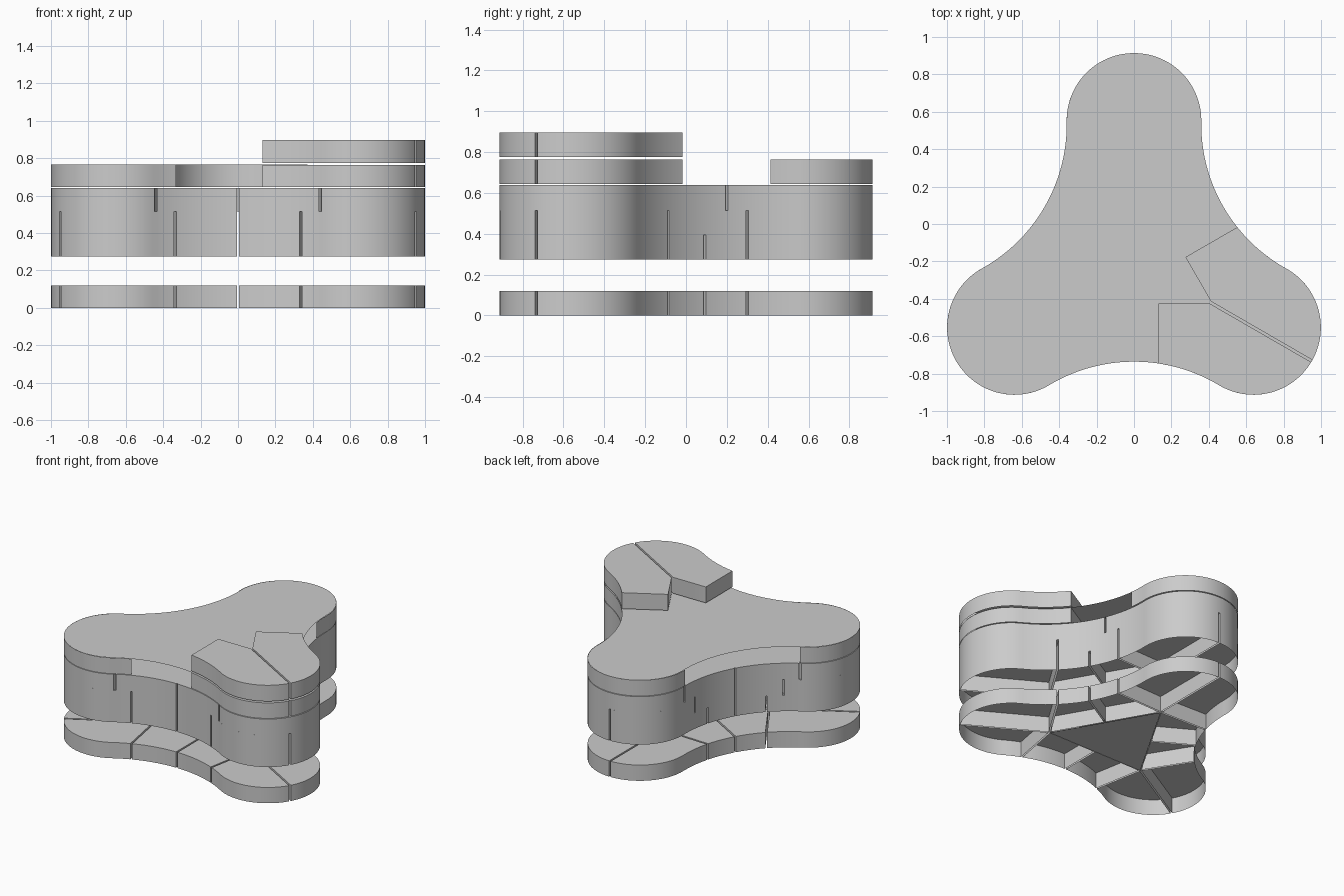
import bpy, bmesh, math
from mathutils import Vector

if "Cube" in bpy.data.objects:
    bpy.data.objects.remove(bpy.data.objects["Cube"])

G = 0.0065                      # half of the gap between neighbouring units
CY = -0.184                     # y of the three-way centre
D, R = 0.738, 0.36 + G          # lobe distance and radius (gap allowance included)
LS, LH = D * math.sin(math.radians(60)), D * 0.5
MID = 0.552 + G                 # distance of the concave side's middle
RC = (LS**2 + (MID - LH)**2 - R**2) / (2 * (R - (MID - LH)))  # tangent concave arc
TAN = LS * RC / (RC + R)        # where concave arc meets lobe arc
TIP = (D + R) * math.sin(math.radians(60))
CORE_H, CORE_S = 0.235, 0.407   # core triangle: edge distance, half edge
FRONT, RIGHT, LEFT = 0, 1, 2


def place(side, s, h):
    a = math.radians(-90 + 120 * side)
    return Vector((h * math.cos(a) - s * math.sin(a),
                   CY + h * math.sin(a) + s * math.cos(a), 0))


def outline(s):
    s = abs(s)
    if s <= TAN:
        return MID + RC - math.sqrt(RC**2 - s**2)
    return LH + math.sqrt(max(0, R**2 - (s - LS)**2))


def rim(segs):
    pts = []
    for side, a, b in segs:
        n = max(2, math.ceil((b - a) / 0.02))
        for i in range(n + 1):
            s = a + (b - a) * i / n
            p = place(side, s, outline(s))
            if not pts or (p - pts[-1]).length > 1e-4:
                pts.append(p)
    return pts


def finish(name, bm):
    me = bpy.data.meshes.new(name)
    bm.to_mesh(me)
    bm.free()
    ob = bpy.data.objects.new(name, me)
    bpy.context.collection.objects.link(ob)
    bpy.ops.object.select_all(action='DESELECT')
    ob.select_set(True)
    bpy.context.view_layer.objects.active = ob
    bpy.ops.object.shade_smooth_by_angle(angle=math.radians(30))


def shell(name, pts, z0, z1, inset=G):
    """Flat top with walls hanging down, open underneath."""
    bm = bmesh.new()
    f = bm.faces.new([bm.verts.new((p.x, p.y, z1)) for p in pts])
    f.normal_update()
    if inset:
        ring = bmesh.ops.inset_region(bm, faces=[f], thickness=inset,
                                      use_even_offset=True, use_boundary=True)['faces']
        bmesh.ops.delete(bm, geom=ring, context='FACES')
    if z1 > z0:
        e = bmesh.ops.extrude_edge_only(bm, edges=bm.edges[:])['geom']
        bmesh.ops.translate(bm, vec=(0, 0, z0 - z1),
                            verts=[v for v in e if isinstance(v, bmesh.types.BMVert)])
        bmesh.ops.recalc_face_normals(bm, faces=bm.faces[:])
    finish(name, bm)


def wall(name, segs, z0, z1):
    """Open curved outer wall only."""
    pts = rim(segs)
    c = Vector((0, CY, 0))
    bm = bmesh.new()
    lo, hi = [], []
    for p in pts:
        q = p - (p - c).normalized() * G
        lo.append(bm.verts.new((q.x, q.y, z0)))
        hi.append(bm.verts.new((q.x, q.y, z1)))
    for i in range(len(pts) - 1):
        bm.faces.new((lo[i], lo[i + 1], hi[i + 1], hi[i]))
    finish(name, bm)


def inner(s, square=False):
    if square or abs(s) < 0.2:
        return s
    return math.copysign(CORE_S, s)


def unit(name, segs, z0, z1):
    pts = rim(segs)
    (sa, a, _), (sb, _, b) = segs[0], segs[-1]
    pb, pa = place(sb, inner(b), CORE_H), place(sa, inner(a), CORE_H)
    pts.append(pb)
    if len(segs) == 2:          # pass round the core corner between the sides
        corner = place(sa, CORE_S, CORE_H)
        if (corner - pb).length > 0.01 and (corner - pa).length > 0.01:
            pts.append(corner)
    if (pa - pb).length > 0.01:
        pts.append(pa)
    shell(name, pts, z0, z1)


def storey(name, cuts, z0, z1):
    for side, inside in cuts.items():
        marks = [-TIP, *inside, TIP]
        for i in range(len(marks) - 1):
            unit(f"{name}_unit", [(side, marks[i], marks[i + 1])], z0, z1)


full = [(k, -TIP, TIP) for k in range(3)]
trefoil = rim(full)[:-1]
core = [place(k, -CORE_S, CORE_H) for k in range(3)]
wide, narrow = [-0.335, 0, 0.335], [-0.22, 0, 0.22]

# ground storey and the two split storeys above it
storey("ground", {FRONT: wide, RIGHT: narrow, LEFT: narrow}, 0, 0.12)
storey("second", {FRONT: wide, RIGHT: narrow, LEFT: narrow}, 0.275, 0.395)
storey("third", {FRONT: wide, RIGHT: [-0.22, 0.22], LEFT: wide}, 0.395, 0.515)

# fourth storey: whole lobes and half sides
for segs in ([(FRONT, -0.44, 0)], [(FRONT, 0, 0.44)],
             [(FRONT, 0.44, TIP), (RIGHT, -TIP, 0.12)],
             [(RIGHT, 0.12, TIP), (LEFT, -TIP, -0.44)],
             [(LEFT, -0.44, 0)], [(LEFT, 0, 0.44)],
             [(LEFT, 0.44, TIP), (FRONT, -TIP, -0.44)]):
    unit("fourth_unit", segs, 0.515, 0.64)

# core floors
shell("ground_core_floor", core, 0, 0, 0)
shell("upper_core_floor", core, 0.275, 0.275, 0)
shell("terrace_floor", trefoil, 0.641, 0.641)

# fifth storey: roof sheet, lobe walls and the split right lobe
shell("roof_sheet", trefoil, 0.765, 0.765)
wall("back_lobe_wall", [(RIGHT, 0.335, TIP), (LEFT, -TIP, -0.44)], 0.645, 0.765)
wall("left_lobe_wall", [(LEFT, 0.44, TIP), (FRONT, -TIP, -0.335)], 0.645, 0.765)
for nm, z0, z1 in (("fifth", 0.645, 0.763), ("penthouse", 0.775, 0.897)):
    unit(f"{nm}_front_unit", [(FRONT, 0.125, TIP)], z0, z1)
    unit(f"{nm}_side_unit", [(RIGHT, -TIP, -0.125)], z0, z1)
